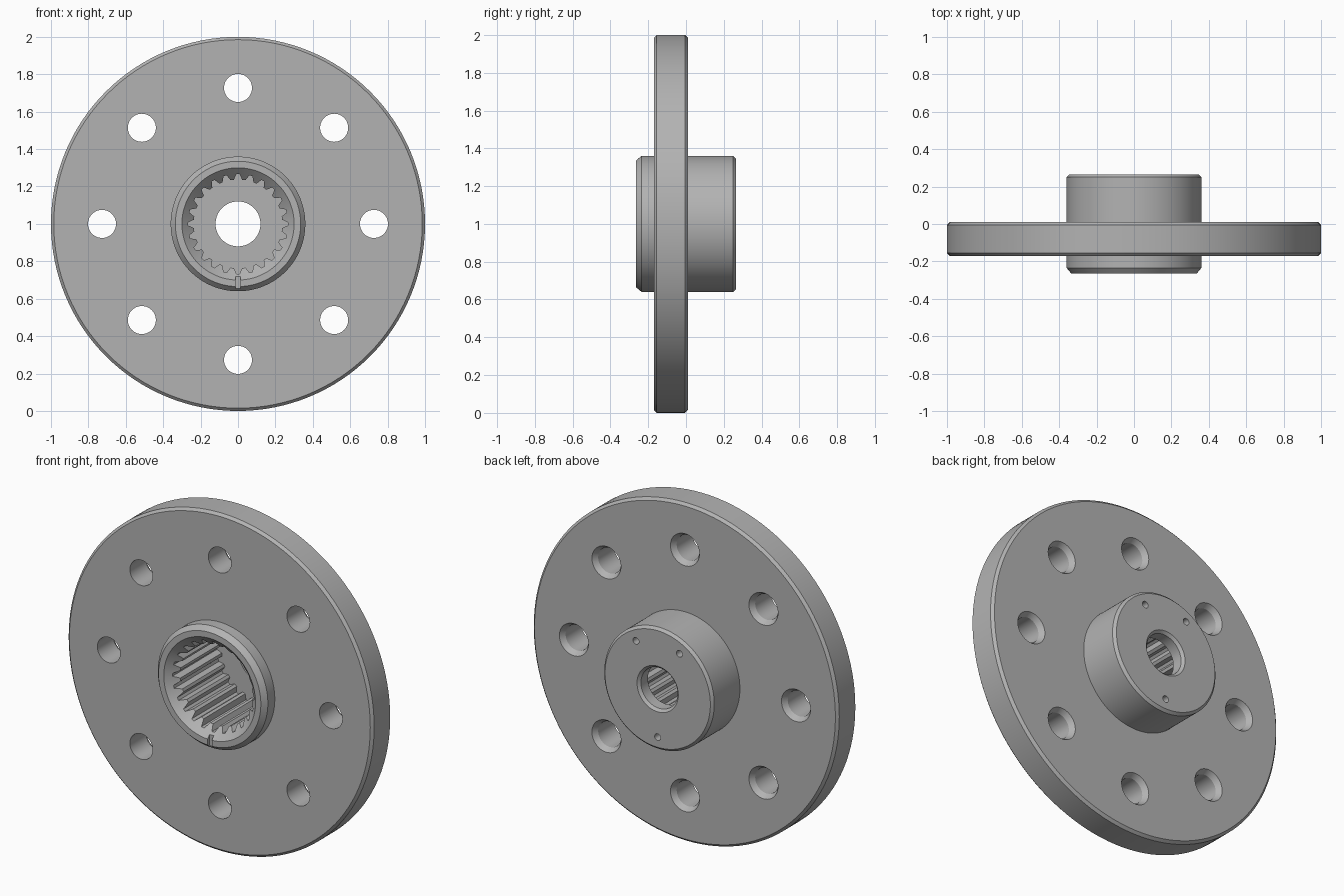
import bpy, bmesh
from math import sin, cos, pi, radians

cube = bpy.data.objects.get("Cube")
if cube:
    bpy.data.objects.remove(cube)

steel = bpy.data.materials.new("grey_steel")
steel.use_nodes = True
GREY = (0.45, 0.45, 0.45, 1)
steel.diffuse_color = GREY
steel.node_tree.nodes["Principled BSDF"].inputs["Base Color"].default_value = GREY
AXIS_Z = 1.0


def finish(name, bm):
    bmesh.ops.recalc_face_normals(bm, faces=bm.faces[:])
    mesh = bpy.data.meshes.new(name)
    bm.to_mesh(mesh)
    bm.free()
    mesh.materials.append(steel)
    obj = bpy.data.objects.new(name, mesh)
    bpy.context.collection.objects.link(obj)
    return obj


def loft(bm, rings, closed=False):
    """Bridge equal rings; cap the ends unless the section is closed."""
    loops = [[bm.verts.new(p) for p in ring] for ring in rings]
    n = len(loops[0])
    pairs = list(zip(loops, loops[1:]))
    if closed:
        pairs.append((loops[-1], loops[0]))
    else:
        bm.faces.new(loops[0])
        bm.faces.new(loops[-1])
    for a, b in pairs:
        for i in range(n):
            j = (i + 1) % n
            bm.faces.new((a[i], a[j], b[j], b[i]))


def circle(r, y, n, cx=0.0, cz=0.0):
    return [(cx + r * cos(2 * pi * i / n), y, AXIS_Z + cz + r * sin(2 * pi * i / n))
            for i in range(n)]


# Turned body: bore entry, front collar, flange, rear hub and rear bore
profile = [(0.12, -0.19), (0.225, -0.19), (0.30, -0.265), (0.335, -0.265),
           (0.36, -0.235), (0.36, -0.17), (0.985, -0.17), (1.0, -0.155),
           (1.0, -0.005), (0.985, 0.01), (0.36, 0.01), (0.36, 0.25),
           (0.345, 0.265), (0.135, 0.265), (0.12, 0.25)]
bm = bmesh.new()
loft(bm, [circle(r, y, 128) for r, y in profile], closed=True)
body = finish("flanged_hub", bm)

cutters = []

# Internal spline with pointed teeth
TEETH = 24
ROOT, TIP = 0.267, 0.237
spline = []
for i in range(TEETH):
    for offset, r in ((-0.36, TIP), (-0.12, ROOT), (0.12, ROOT), (0.36, TIP)):
        a = 2 * pi * (i + offset) / TEETH + pi / 2
        spline.append((r * cos(a), r * sin(a)))
bm = bmesh.new()
loft(bm, [[(x, y, AXIS_Z + z) for x, z in spline] for y in (-0.3, 0.185)])
cutters.append(finish("spline_cutter", bm))

# Bolt holes, countersunk at the back
bm = bmesh.new()
for i in range(8):
    x, z = 0.727 * cos(i * pi / 4), 0.727 * sin(i * pi / 4)
    loft(bm, [circle(r, y, 40, x, z) for r, y in
              ((0.075, -0.2), (0.075, -0.02), (0.095, 0.01), (0.095, 0.03))])
cutters.append(finish("bolt_hole_cutter", bm))

# Small blind holes in the rear hub face
bm = bmesh.new()
for angle in (60, 120, 270):
    x, z = 0.285 * cos(radians(angle)), 0.285 * sin(radians(angle))
    loft(bm, [circle(0.02, y, 20, x, z) for y in (0.215, 0.3)])
cutters.append(finish("pin_hole_cutter", bm))

# Index notch at the bottom of the front collar
bm = bmesh.new()
notch = [(-0.014, -0.345), (0.014, -0.345), (0.014, -0.28), (-0.014, -0.28)]
loft(bm, [[(x, y, AXIS_Z + z) for x, z in notch] for y in (-0.3, -0.245)])
cutters.append(finish("notch_cutter", bm))

bpy.context.view_layer.objects.active = body
body.select_set(True)
for cutter in cutters:
    mod = body.modifiers.new(cutter.name, "BOOLEAN")
    mod.operation = "DIFFERENCE"
    mod.solver = "EXACT"
    mod.object = cutter
    bpy.ops.object.modifier_apply(modifier=mod.name)
    bpy.data.objects.remove(cutter)
bpy.ops.object.shade_smooth_by_angle(angle=radians(25))
